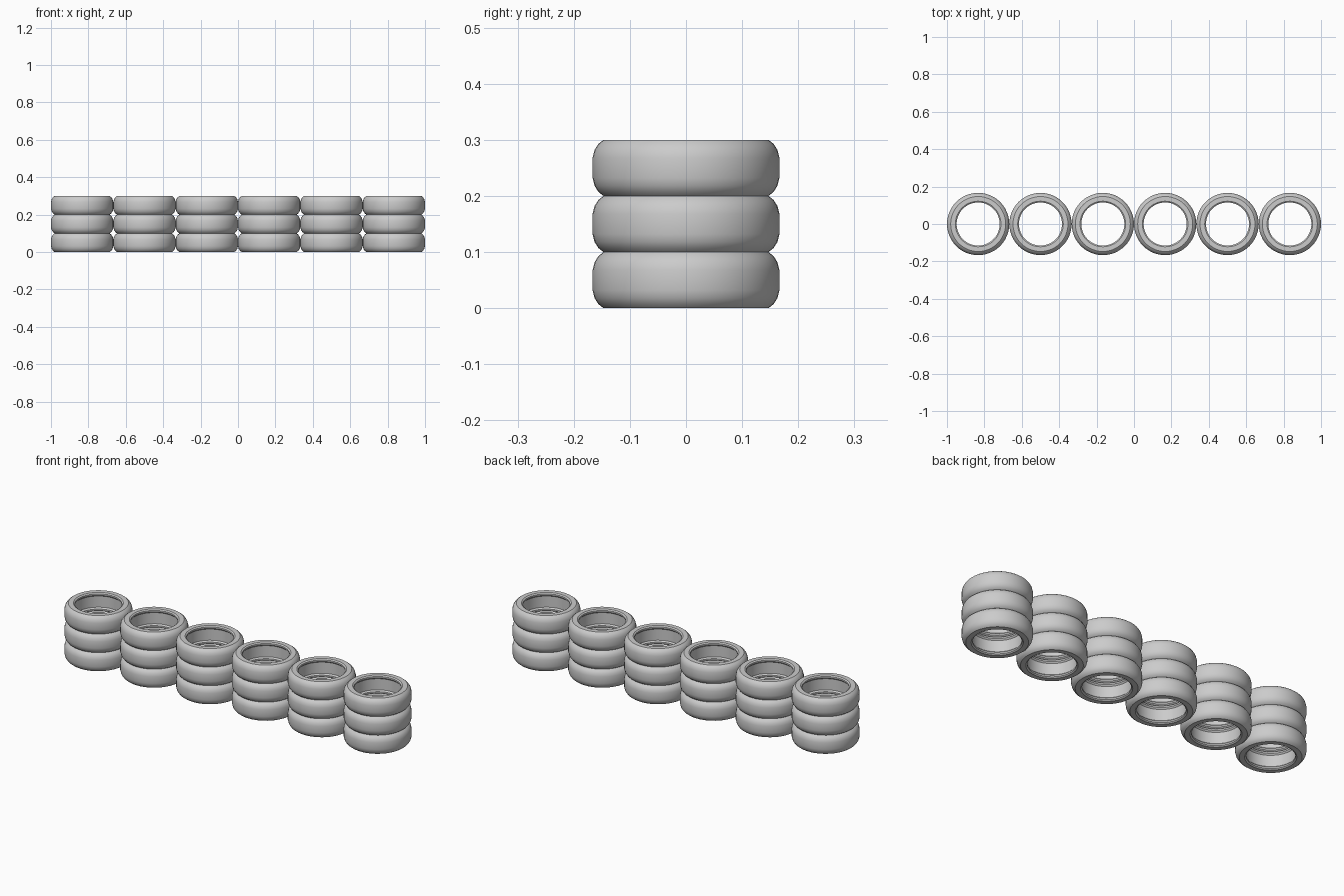
import bpy
import bmesh
from math import cos, sin, tau, radians

cube = bpy.data.objects.get("Cube")
if cube:
    bpy.data.objects.remove(cube)

rubber = bpy.data.materials.new("grey_rubber")
rubber.use_nodes = True
colour = (0.6, 0.6, 0.6, 1)
rubber.diffuse_color = colour
rubber.node_tree.nodes["Principled BSDF"].inputs["Base Color"].default_value = colour

SIDES = 48
TYRE_HEIGHT = 0.1
SPACING = 1 / 3

# Upper half of the tyre section (radius, height from middle), tread to inner wall
half = [(0.1665, 0.018), (0.163, 0.032), (0.156, 0.043), (0.147, 0.05),
        (0.122, 0.05), (0.115, 0.045), (0.115, 0.037), (0.122, 0.03)]
section = half + [(r, -z) for r, z in reversed(half)]


def tyre_mesh():
    """Closed ring made by turning the section around z."""
    bm = bmesh.new()
    rings = []
    for i in range(SIDES):
        a = tau * i / SIDES
        rings.append([bm.verts.new((r * cos(a), r * sin(a), z)) for r, z in section])
    n = len(section)
    for i in range(SIDES):
        here, there = rings[i], rings[(i + 1) % SIDES]
        for j in range(n):
            k = (j + 1) % n
            bm.faces.new((here[j], here[k], there[k], there[j]))
    bmesh.ops.recalc_face_normals(bm, faces=bm.faces)
    mesh = bpy.data.meshes.new("tyre")
    bm.to_mesh(mesh)
    bm.free()
    mesh.materials.append(rubber)
    return mesh


# Six stacks of three tyres
mesh = tyre_mesh()
tyres = []
for column in range(6):
    for level in range(3):
        tyre = bpy.data.objects.new(f"tyre_stack{column + 1}_level{level + 1}", mesh)
        tyre.location = ((column - 2.5) * SPACING, 0, (level + 0.5) * TYRE_HEIGHT)
        bpy.context.collection.objects.link(tyre)
        tyres.append(tyre)

# Smooth tread with crisp shoulder edges
bpy.ops.object.select_all(action="DESELECT")
tyres[0].select_set(True)
bpy.context.view_layer.objects.active = tyres[0]
bpy.ops.object.shade_smooth_by_angle(angle=radians(30))
